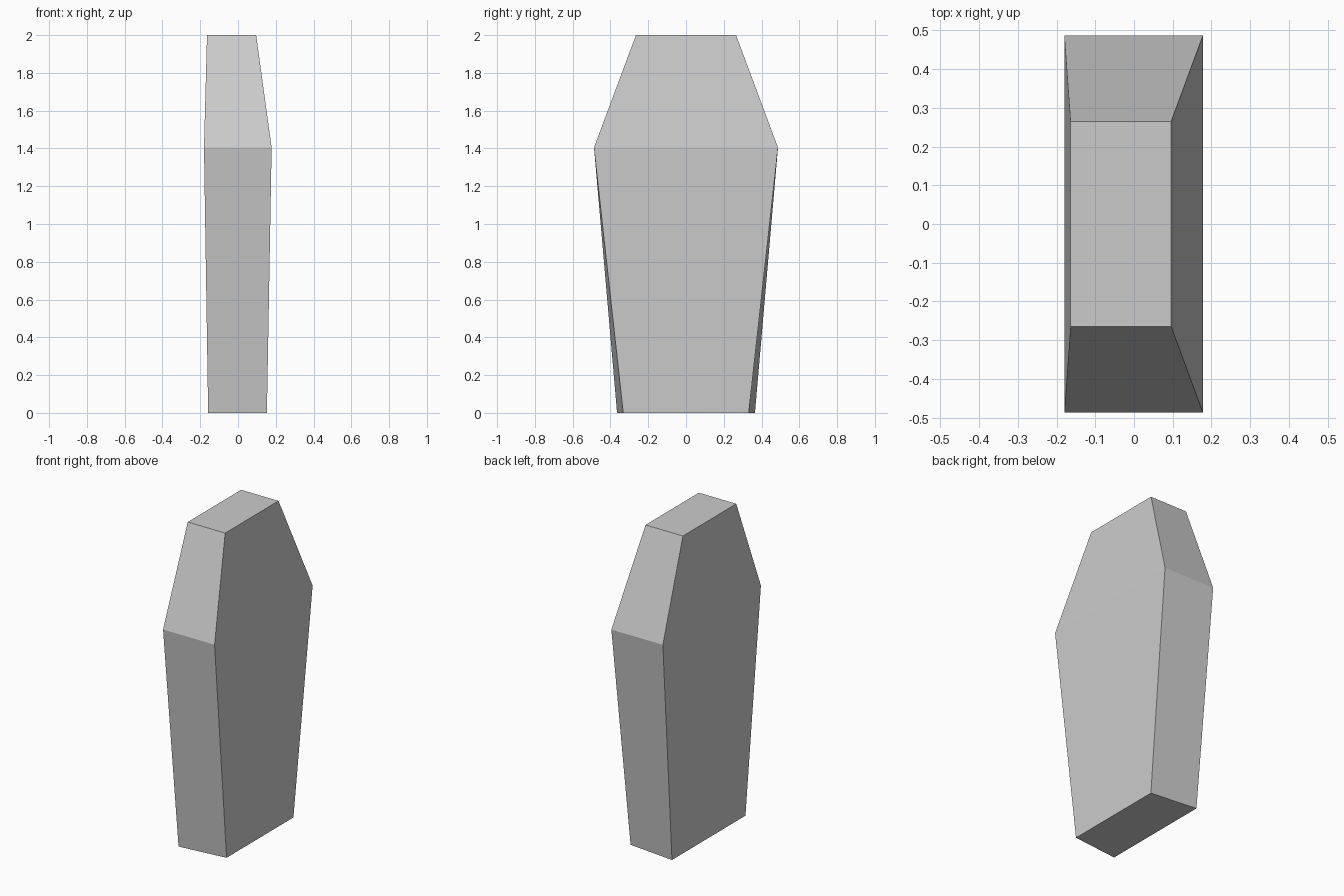
import bpy, bmesh

if "Cube" in bpy.data.objects:
    bpy.data.objects.remove(bpy.data.objects["Cube"])

# Cross-sections from foot to head: z, back x, front x, half width at back, half width at front
SECTIONS = [
    (0.00, -0.158, 0.153, 0.365, 0.332),
    (1.405, -0.18, 0.178, 0.487, 0.487),
    (2.00, -0.164, 0.096, 0.265, 0.265),
]

bm = bmesh.new()
rings = [[bm.verts.new(p) for p in ((xb, -wb, z), (xf, -wf, z), (xf, wf, z), (xb, wb, z))]
         for z, xb, xf, wb, wf in SECTIONS]

# Side walls between neighbouring sections
for low, high in zip(rings, rings[1:]):
    for i in range(4):
        j = (i + 1) % 4
        bm.faces.new((low[i], low[j], high[j], high[i]))

# Foot and head ends
bm.faces.new(rings[0][::-1])
bm.faces.new(rings[-1])
bmesh.ops.recalc_face_normals(bm, faces=bm.faces[:])

# Coffin body
mesh = bpy.data.meshes.new("coffin")
bm.to_mesh(mesh)
bm.free()
bpy.context.collection.objects.link(bpy.data.objects.new("coffin", mesh))
